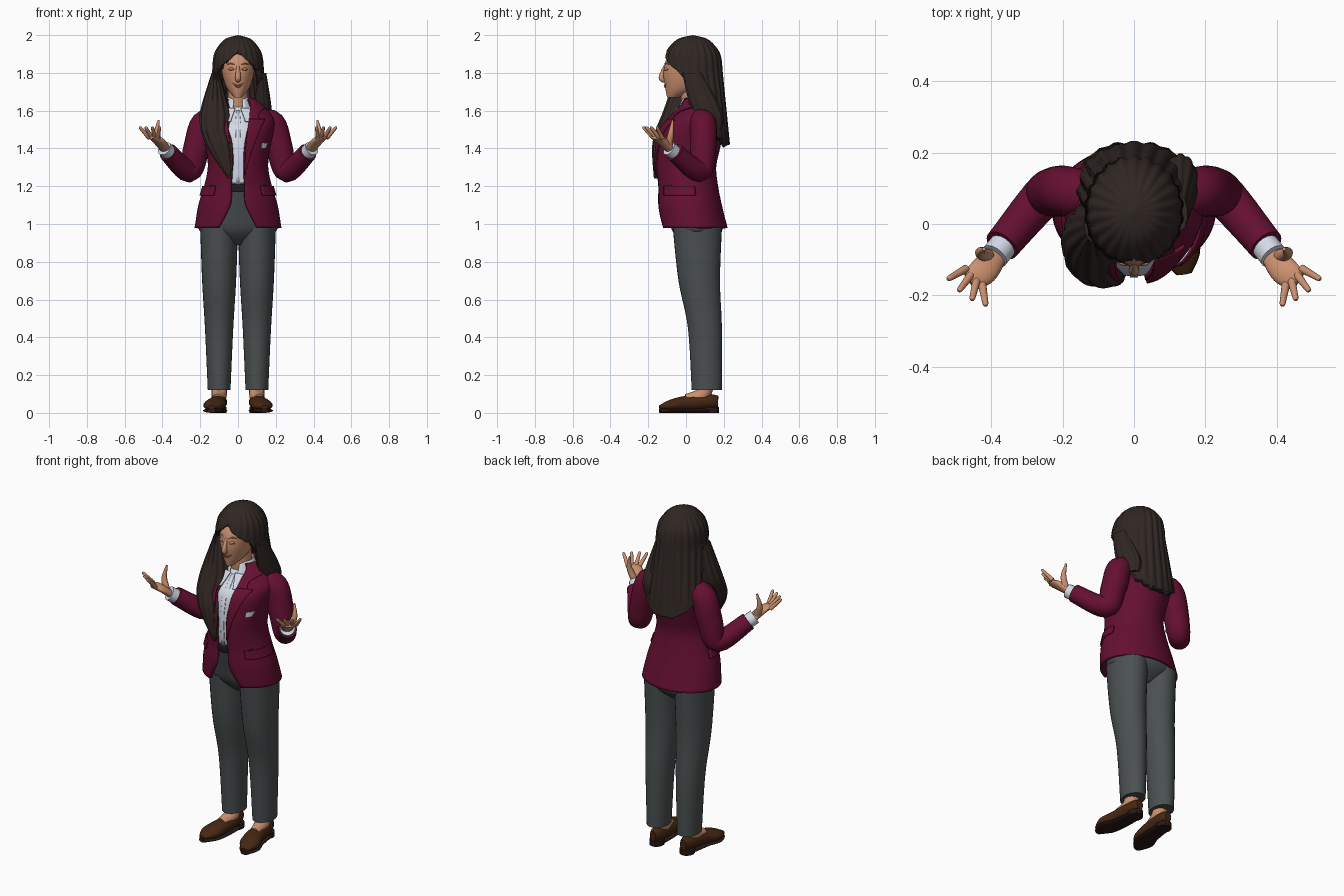
import bpy, bmesh, math
from mathutils import Vector

if "Cube" in bpy.data.objects:
    bpy.data.objects.remove(bpy.data.objects["Cube"])


def material(name, red, green, blue):
    mat = bpy.data.materials.new(name)
    mat.use_nodes = True
    mat.diffuse_color = (red, green, blue, 1)
    mat.node_tree.nodes["Principled BSDF"].inputs["Base Color"].default_value = mat.diffuse_color
    return mat


maroon = material("maroon cloth", .13, .005, .03)
grey = material("grey cloth", .07, .08, .08)
skin = material("skin", .6, .28, .16)
blush = material("blush skin", .4, .15, .09)
brown = material("dark brown hair", .03, .02, .017)
white = material("pale shirt", .66, .7, .8)
leather = material("brown leather", .06, .02, .006)
rubber = material("dark sole", .02, .01, .008)
black = material("belt black", .02, .015, .017)
parts = []


def build(name, grid, mat, side=1, capped=False, thick=0):
    """Skin a grid of points; positive thick grows inward, negative outward."""
    bm = bmesh.new()
    rows = [[bm.verts.new((p[0] * side, p[1], p[2])) for p in row] for row in grid]
    for low, high in zip(rows, rows[1:]):
        for j in range(len(low) - 1):
            bm.faces.new((low[j], low[j + 1], high[j + 1], high[j]))
    if capped:
        bm.faces.new(rows[0][-2::-1])
        bm.faces.new(rows[-1][:-1])
    bmesh.ops.remove_doubles(bm, verts=bm.verts, dist=1e-5)
    if capped:
        bmesh.ops.recalc_face_normals(bm, faces=bm.faces)
    elif side < 0:
        bmesh.ops.reverse_faces(bm, faces=bm.faces)
    mesh = bpy.data.meshes.new(name)
    bm.to_mesh(mesh)
    bm.free()
    mesh.materials.append(mat)
    part = bpy.data.objects.new(name, mesh)
    bpy.context.collection.objects.link(part)
    if thick:
        modifier = part.modifiers.new("thickness", "SOLIDIFY")
        modifier.thickness = abs(thick)
        modifier.offset = -math.copysign(1, thick)
    parts.append(part)


def smooth(rows, steps=6):
    """Resample rows of numbers with a Catmull-Rom spline."""
    padded = [rows[0], *rows, rows[-1]]
    result = []
    for before, start, end, after in zip(padded, padded[1:], padded[2:], padded[3:]):
        for i in range(steps):
            u = i / steps
            result.append([q + u / 2 * (r - p + u * (2 * p - 5 * q + 4 * r - s + u * (3 * (q - r) + s - p)))
                           for p, q, r, s in zip(before, start, end, after)])
    return result + [list(rows[-1])]


def loft(name, rows, mat, side=1, x=lambda z: 0, sides=32, thick=0, ridges=0, depth=0):
    """Stack ellipses given as (z, centre y, radius x, radius y, optional front gap angle)."""
    grid = []
    for z, y, rx, ry, *gap in smooth(rows):
        start = max(0, gap[0]) if gap else 0
        ring = []
        for j in range(sides + 1):
            angle = start + 2 * (math.pi - start) * j / sides
            groove = 1 - depth * abs(math.sin(ridges * angle / 2)) ** 3
            ring.append((x(z) + rx * groove * math.sin(angle), y - ry * groove * math.cos(angle), z))
        grid.append(ring)
    build(name, grid, mat, side, not thick, thick)


def tube(name, rows, mat, side=1, sides=16, ref=(0, 1, 0)):
    """Sweep an ellipse along (x, y, z, radius, optional second radius)."""
    rows = smooth(rows)
    grid = []
    for i, row in enumerate(rows):
        ahead, behind = rows[min(i + 1, len(rows) - 1)], rows[max(i - 1, 0)]
        along = (Vector(ahead[:3]) - Vector(behind[:3])).normalized()
        across = along.cross(Vector(ref)).normalized()
        over = across.cross(along)
        angles = [math.tau * j / sides for j in range(sides + 1)]
        grid.append([Vector(row[:3]) + across * row[3] * math.cos(a) + over * row[-1] * math.sin(a)
                     for a in angles])
    build(name, grid, mat, side, True)


def on_surface(rows, angle, z, offset):
    """Point on a loft at an angle from the front and a height."""
    fine = smooth(rows)
    for low, high in zip(fine, fine[1:]):
        if low[0] <= z <= high[0]:
            u = (z - low[0]) / (high[0] - low[0])
            y, rx, ry = [p + (q - p) * u for p, q in zip(low[1:4], high[1:4])]
            return ((rx + offset) * math.sin(angle), y - (ry + offset) * math.cos(angle), z)


def patch(name, base, rows, mat, side=1, thick=.008, offset=.001):
    """Plate lying on a loft, rows of (z, start angle, end angle)."""
    columns = 10
    grid = [[on_surface(base, start + (end - start) * j / columns, z, offset) for j in range(columns + 1)]
            for z, start, end in smooth(rows)]
    build(name, grid, mat, side, thick=-thick)


# Jacket body, open at the front with rounded hem corners
def jacket_gap(z):
    return .2 + 18 * max(0, 1.1 - z) ** 2 + 10 * max(0, z - 1.3) ** 3


outline = [(.98, .04, .23, .18), (1.1, .02, .21, .17), (1.2, .01, .18, .16), (1.3, 0, .16, .16),
           (1.4, .01, .17, .17), (1.5, .03, .19, .17), (1.56, .05, .19, .14), (1.62, .06, .14, .1),
           (1.66, .06, .08, .08)]
jacket = [(*row, jacket_gap(row[0])) for row in outline]
loft("jacket_body", jacket, maroon, sides=48, thick=.014)

# Shirt, trouser top and belt
inset = .015
shirt = [(z, y, rx - inset, ry - inset) for z, y, rx, ry in outline[2:-1]]
loft("shirt_body", shirt, white)
patch("shirt_placket", shirt, [(1.21, -.07, .07), (1.6, -.07, .07)], white, thick=.003)
hips = [(.89, .06, .06, .06), (.96, .06, .2, .13), (1.06, .04, .2, .14), (1.22, 0, .17, .14)]
loft("trouser_hips", hips, grey)
patch("belt", hips, [(1.17, -1, 1), (1.21, -1, 1)], black)

# Neck and shirt collar
loft("neck", [(1.55, .04, .06, .06), (1.74, .03, .05, .06)], skin)
loft("shirt_collar", [(1.59, .04, .09, .1, .3), (1.67, .045, .06, .065, .4)], white, thick=.006)

# Head with nose, eyes, brows and smile
head = [(1.67, -.07, .02, .03), (1.72, -.02, .06, .09), (1.8, 0, .085, .12), (1.88, .02, .09, .12),
        (1.97, .03, .03, .05)]
loft("head", head, skin, sides=40)
tube("nose", [(0, -.11, 1.84, .007), (0, -.13, 1.775, .015), (0, -.11, 1.757, .01)], skin)


def face_line(name, middle, half, z, bend, mat, radius):
    points = [on_surface(head, middle + half * k, z + bend * k * k, 0) for k in (-1, 0, 1)]
    tube(name, [(*p, r) for p, r in zip(points, (radius / 3, radius, radius / 3))], mat, sides=8)


face_line("upper_lip", 0, .42, 1.733, .012, blush, .004)
face_line("lower_lip", 0, .36, 1.726, .014, blush, .005)


# Hair: domed cap falling to a point down the back
def hair_row(z, gap):
    fall = max(0, 1.8 - z)
    rise = max(0, z - 1.8) / .2
    dome = math.sqrt(max(0, 1 - rise ** 2.5))
    return (z, .035 + .2 * fall, (.14 + .12 * fall) * dome, (.16 - .1 * fall) * dome, gap)


gaps = {1.42: 2.8, 1.5: 2, 1.6: 1.7, 1.7: 1.4, 1.8: 1.1, 1.88: .3, 1.93: 0, 1.98: 0, 2: 0}
loft("hair_back", [hair_row(z, gap) for z, gap in gaps.items()], brown, sides=132, thick=.035,
     ridges=22, depth=.05)

# Long lock over the right shoulder, shorter fall behind the left one
loft("hair_front_lock", [(1.24, -.16, .01, .01), (1.4, -.13, .07, .05), (1.5, -.08, .08, .08),
                         (1.6, -.03, .08, .09), (1.8, 0, .02, .05)], brown,
     x=lambda z: -.12 + max(0, 1.5 - z) * .3, sides=72, ridges=12, depth=.1)
loft("hair_left_fall", [(1.5, .15, .03, .04), (1.6, .11, .05, .08), (1.8, .03, .02, .05)], brown,
     x=lambda z: .13, sides=60, ridges=10, depth=.08)

up = (0, 0, 1)
shoe = [(.1, .17, .06, .02, .03), (.1, .12, .06, .04, .04), (.11, 0, .05, .05, .04),
        (.13, -.08, .04, .055, .03), (.14, -.14, .03, .02, .01)]

for side, label in ((1, "left_"), (-1, "right_")):
    # Eyes and brows
    face_line(label + "eyelid", side * .42, .19, 1.822, -.004, skin, .007)
    face_line(label + "eye_line", side * .42, .17, 1.817, -.003, blush, .005)
    face_line(label + "eyebrow", side * .42, .24, 1.85, -.007, blush, .004)

    # Jacket and collar trim
    patch(label + "lapel", jacket, [(1.26, .2, .22), (1.48, .26, .6), (1.55, .3, .8)], maroon, side)
    patch(label + "jacket_collar", jacket, [(1.55, .3, .6), (1.6, .4, .9), (1.66, .7, math.pi)], maroon, side)
    patch(label + "collar_point", shirt, [(1.54, .2, .3), (1.61, .1, .6)], white, side, offset=.01)
    patch(label + "pocket_flap", jacket, [(1.15, .7, 1.8), (1.2, .7, 1.8)], maroon, side)

    # Arm, cuff and palm
    tube(label + "sleeve", [(.1, .07, 1.54, .06), (.18, .09, 1.53, .07), (.22, .09, 1.4, .07),
                            (.26, .07, 1.28, .06), (.37, -.06, 1.38, .05)], maroon, side, 24)
    tube(label + "cuff", [(.35, -.04, 1.36, .04), (.39, -.09, 1.4, .04)], white, side)
    tube(label + "palm", [(.38, -.08, 1.39, .03, .02), (.42, -.13, 1.44, .04, .02),
                          (.46, -.16, 1.46, .03, .01)], skin, side, ref=up)

    # Fingers fan out and curl upward
    for i, finger in enumerate(("index", "middle", "ring", "little")):
        spread = i / 3
        heading = math.radians(-30 - 70 * spread)
        base = Vector((.47, -.125, 1.455)) - Vector((1, 1, 0)) * .045 * spread
        reach = Vector((math.cos(heading), math.sin(heading), 1)) * .06
        stops = ((0, .012), (.5, .01), (.9, .008), (1, .003))
        tube(label + finger + "_finger", [(*(base + reach * t), r) for t, r in stops], skin, side, 12)
    tube(label + "thumb", [(.41, -.09, 1.42, .02), (.43, -.08, 1.48, .015), (.42, -.07, 1.55, .005)],
         skin, side, 12)

    # Trouser leg
    loft(label + "trouser_leg", [(.12, .11, .06, .08), (.45, .1, .075, .09), (.7, .07, .09, .11),
                                 (.98, .06, .1, .13)], grey, side, lambda z: .1)

    # Ankle, loafer, sole and heel
    tube(label + "ankle", [(.11, 0, .07, .03), (.1, .08, .09, .04), (.1, .11, .15, .04)], skin, side,
         ref=(1, 0, 0))
    tube(label + "shoe", shoe, leather, side, 24, up)
    tube(label + "sole", [(x, y, .012, width + .002, .012) for x, y, _, width, _ in shoe], rubber, side, 24, up)
    loft(label + "heel", [(0, .13, .04, .045), (.03, .13, .04, .045)], rubber, side, lambda z: .1)

# Breast pocket patch
patch("breast_patch", jacket, [(1.4, .8, 1), (1.43, .8, 1.1)], white, thick=.004)

# Smooth shading with sharp rims
bpy.ops.object.select_all(action="DESELECT")
for part in parts:
    part.select_set(True)
bpy.context.view_layer.objects.active = parts[0]
bpy.ops.object.shade_smooth_by_angle(angle=math.radians(45))
